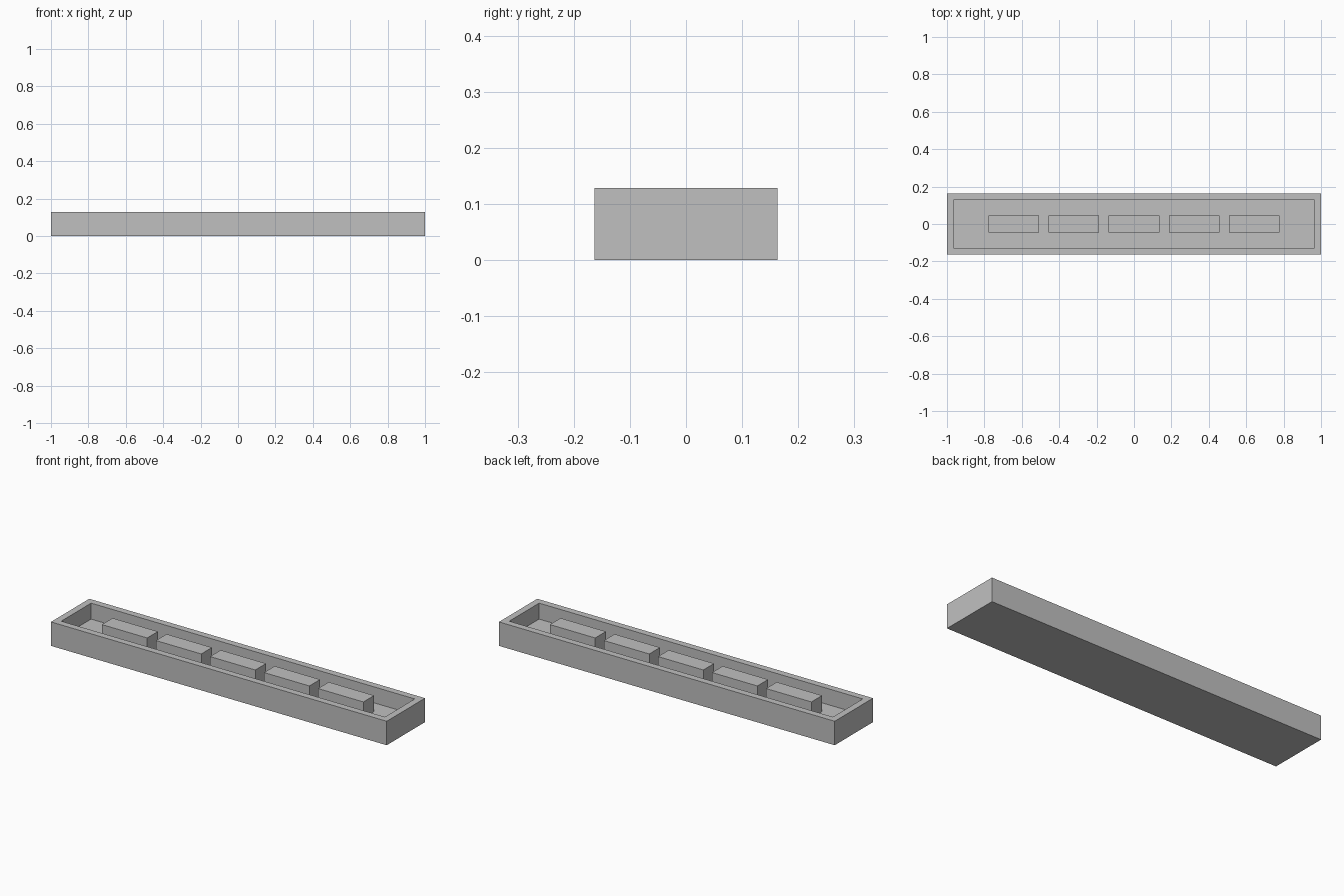
import bpy
import bmesh

cube = bpy.data.objects.get("Cube")
if cube:
    bpy.data.objects.remove(cube, do_unlink=True)

LENGTH, WIDTH, HEIGHT = 2.0, 0.326, 0.129
WALL, FLOOR = 0.036, 0.043
BLOCK_LENGTH, BLOCK_WIDTH, PITCH = 0.27, 0.091, 0.322

# Single plain grey
grey = bpy.data.materials.new("light_grey")
grey.use_nodes = True
grey.diffuse_color = (0.527, 0.527, 0.527, 1)
grey.node_tree.nodes["Principled BSDF"].inputs["Base Color"].default_value = grey.diffuse_color


def box_mesh(bm, size, x, z_low):
    """Add a box to bm, standing on z_low and centred on y."""
    made = bmesh.ops.create_cube(bm, size=1.0)["verts"]
    bmesh.ops.scale(bm, vec=size, verts=made)
    bmesh.ops.translate(bm, vec=(x, 0, z_low + size[2] / 2), verts=made)


def finish(name, bm):
    mesh = bpy.data.meshes.new(name)
    bm.to_mesh(mesh)
    bm.free()
    mesh.materials.append(grey)
    obj = bpy.data.objects.new(name, mesh)
    bpy.context.scene.collection.objects.link(obj)


# Open tray: inset the top face, then sink it to the floor
bm = bmesh.new()
box_mesh(bm, (LENGTH, WIDTH, HEIGHT), 0, 0)
top = max(bm.faces, key=lambda f: f.calc_center_median().z)
bmesh.ops.inset_region(bm, faces=[top], thickness=WALL, use_even_offset=True)
pit = bmesh.ops.extrude_face_region(bm, geom=[top])["geom"]
bmesh.ops.delete(bm, geom=[top], context="FACES")
pit_verts = [g for g in pit if isinstance(g, bmesh.types.BMVert)]
bmesh.ops.translate(bm, vec=(0, 0, FLOOR - HEIGHT), verts=pit_verts)
bmesh.ops.recalc_face_normals(bm, faces=bm.faces)
finish("tray", bm)

# Row of five blocks standing on the floor, flush with the rim
for i in range(5):
    bm = bmesh.new()
    box_mesh(bm, (BLOCK_LENGTH, BLOCK_WIDTH, HEIGHT - FLOOR), (i - 2) * PITCH, FLOOR)
    finish(f"block_{i + 1}", bm)
